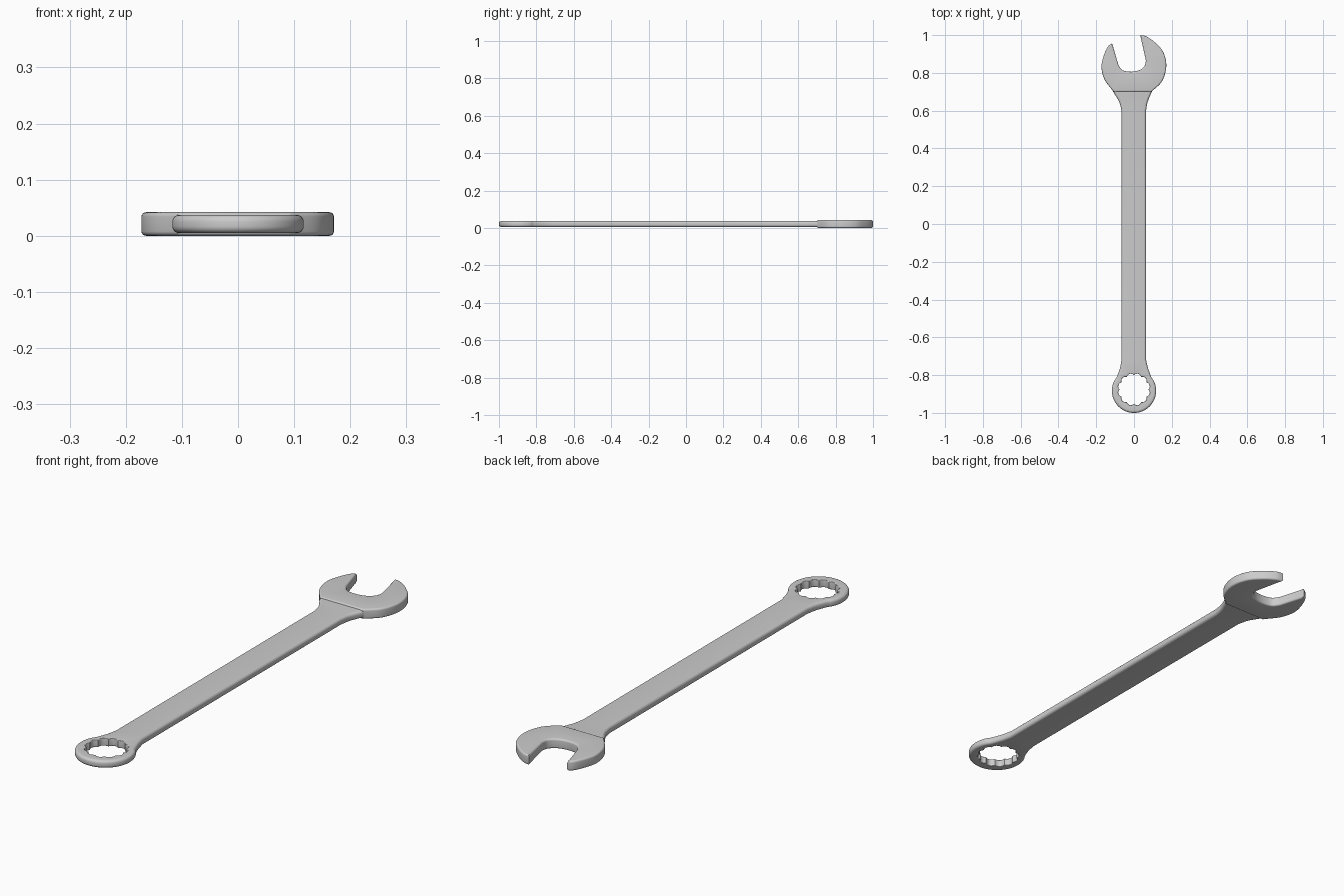
import bpy, bmesh, math
from mathutils import Vector

if "Cube" in bpy.data.objects:
    bpy.data.objects.remove(bpy.data.objects["Cube"])


def smooth(points, steps=6):
    """Catmull-Rom curve through points; the last point is left to the next segment."""
    p = [Vector(q) for q in points]
    if len(p) == 2:
        return [p[0]]
    p = [2 * p[0] - p[1]] + p + [2 * p[-1] - p[-2]]
    out = []
    for i in range(1, len(p) - 2):
        a, b, c, d = p[i - 1:i + 3]
        for k in range(steps):
            t = k / steps
            out.append(0.5 * (2 * b + (c - a) * t + (2 * a - 5 * b + 4 * c - d) * t * t
                              + (3 * b - a - 3 * c + d) * t ** 3))
    return out


def outline(segments):
    """Closed loop of smooth segments with corners where they meet."""
    loop = []
    for i, s in enumerate(segments):
        loop += smooth(s + [segments[(i + 1) % len(segments)][0]])
    return loop


def inset(loop, d):
    """Move each point to the left of the travel direction (into the metal)."""
    out, n = [], len(loop)
    for i, p in enumerate(loop):
        e1 = (p - loop[i - 1]).normalized()
        e2 = (loop[(i + 1) % n] - p).normalized()
        n1, n2 = Vector((-e1.y, e1.x)), Vector((-e2.y, e2.x))
        out.append(p + (n1 + n2) * (d / max(0.5, 1 + n1.dot(n2))))
    return out


def plate(name, loops, z0, z1, segs=5):
    """Flat plate with rounded rims; loops = [(points, rim radius)]."""
    bm = bmesh.new()
    caps = ([], [])
    for pts, r in loops:
        arc = [(r * (1 - math.sin(a)), r * (1 - math.cos(a)))
               for a in [math.pi / 2 * k / segs for k in range(segs + 1)]]
        prof = [(i, z0 + h) for i, h in arc] + [(i, z1 - h) for i, h in reversed(arc)]
        # inset must be largest at the flat faces
        prof = [(r * (1 - math.sin(math.pi / 2 * k / segs)),
                 z0 + r * (1 - math.cos(math.pi / 2 * k / segs))) for k in range(segs + 1)]
        prof += [(i, z0 + z1 - z) for i, z in reversed(prof)]
        rings = [[bm.verts.new((q.x, q.y, z)) for q in inset(pts, i)] for i, z in prof]
        n = len(pts)
        for lo, hi in zip(rings, rings[1:]):
            for k in range(n):
                m = (k + 1) % n
                bm.faces.new((lo[k], lo[m], hi[m], hi[k]))
        for cap, ring in zip(caps, (rings[0], rings[-1])):
            cap += [bm.edges.get((ring[k], ring[(k + 1) % n])) for k in range(n)]
    for cap in caps:
        bmesh.ops.triangle_fill(bm, edges=cap, use_beauty=True, use_dissolve=False)
    bmesh.ops.recalc_face_normals(bm, faces=bm.faces)
    mesh = bpy.data.meshes.new(name)
    bm.to_mesh(mesh)
    bm.free()
    ob = bpy.data.objects.new(name, mesh)
    bpy.context.collection.objects.link(ob)
    bpy.ops.object.select_all(action='DESELECT')
    ob.select_set(True)
    bpy.context.view_layer.objects.active = ob
    bpy.ops.object.shade_smooth_by_angle(angle=math.radians(35))
    return ob


# Open-ended jaw
jaw = outline([
    [(-0.108, 0.70)],
    [(0.092, 0.70), (0.148, 0.755), (0.171, 0.835), (0.155, 0.91), (0.11, 0.962), (0.065, 0.993)],
    [(0.033, 1.0)],
    [(0.063, 0.865), (0.057, 0.838), (0.03, 0.815), (-0.015, 0.806), (-0.06, 0.814)],
    [(-0.082, 0.84)],
    [(-0.116, 0.957), (-0.14, 0.937), (-0.162, 0.885), (-0.172, 0.83), (-0.156, 0.765)],
])
plate("open_jaw", [(jaw, 0.008)], 0.0, 0.042)

# Handle with ring end
cy, R = -0.883, 0.117
arc = [(R * math.sin(a), cy - R * math.cos(a))
       for a in [math.radians(-128 + 256 * k / 24) for k in range(25)]]
handle = outline([
    [(-0.066, 0.60)],
    [(-0.066, -0.72), (-0.075, -0.765)] + arc + [(0.075, -0.765)],
    [(0.064, -0.72)],
    [(0.064, 0.60), (0.072, 0.645), (0.092, 0.695)],
    [(0.10, 0.715)],
    [(-0.118, 0.715), (-0.107, 0.695), (-0.078, 0.645)],
])

# Twelve-point hole, travelled clockwise
hole = []
for k in range(96):
    a = -2 * math.pi * k / 96
    r = 0.077 + 0.009 * abs(math.sin(6 * a))
    hole.append(Vector((r * math.cos(a), -0.876 + r * math.sin(a))))
plate("handle_and_ring", [(handle, 0.012), (hole, 0.003)], 0.005, 0.037)
